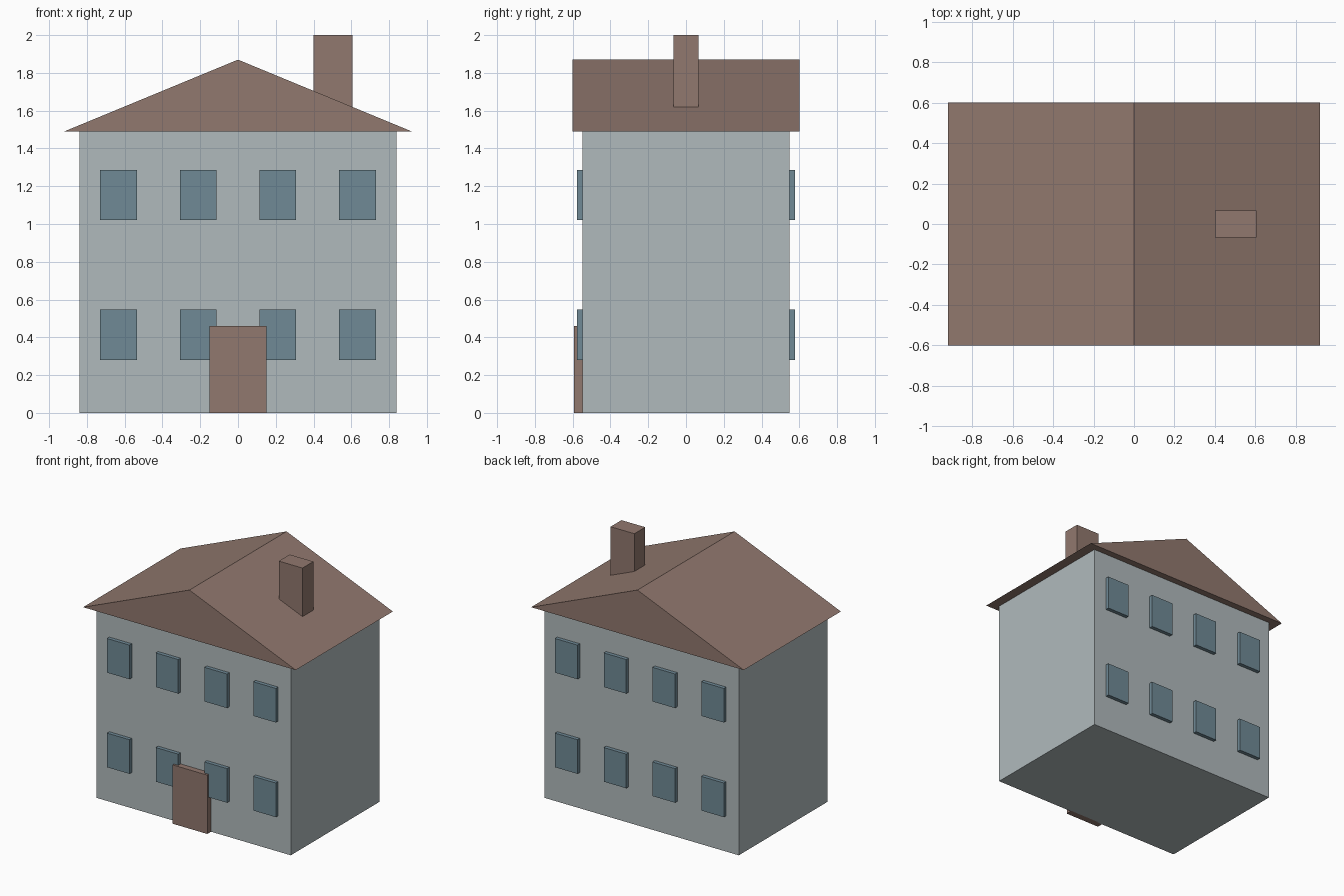
import bpy

cube = bpy.data.objects.get("Cube")
if cube:
    bpy.data.objects.remove(cube, do_unlink=True)


def material(name, rgb):
    # sRGB 0-255 to linear
    lin = [((c / 255 + 0.055) / 1.055) ** 2.4 for c in rgb]
    m = bpy.data.materials.new(name)
    m.use_nodes = True
    m.diffuse_color = (*lin, 1)
    m.node_tree.nodes["Principled BSDF"].inputs["Base Color"].default_value = (*lin, 1)
    return m


WALL = material("pale_grey_wall", (176, 186, 188))
BROWN = material("brown", (145, 120, 110))
GLASS = material("blue_grey_glass", (112, 138, 150))


def prism(name, profile, y0, y1, mat):
    """Extrude an XZ outline (counter-clockwise from the front) from y0 to y1."""
    n = len(profile)
    verts = [(x, y, z) for y in (y0, y1) for x, z in profile]
    faces = [tuple(range(n)), tuple(reversed(range(n, 2 * n)))]
    faces += [(i, i + n, (i + 1) % n + n, (i + 1) % n) for i in range(n)]
    mesh = bpy.data.meshes.new(name)
    mesh.from_pydata(verts, [], faces)
    mesh.materials.append(mat)
    obj = bpy.data.objects.new(name, mesh)
    bpy.context.collection.objects.link(obj)
    return obj


def box(name, x0, x1, y0, y1, z0, z1, mat):
    return prism(name, [(x0, z0), (x1, z0), (x1, z1), (x0, z1)], y0, y1, mat)


# House body, roof, chimney and door
box("walls", -0.84, 0.84, -0.547, 0.547, 0, 1.49, WALL)
prism("roof", [(-0.92, 1.49), (0.92, 1.49), (0, 1.87)], -0.6, 0.6, BROWN)
box("chimney", 0.4, 0.605, -0.067, 0.067, 1.55, 2, BROWN)
box("door", -0.15, 0.15, -0.593, -0.54, 0, 0.46, BROWN)

# Two rows of four windows on the front and back
for side, y0, y1 in (("front", -0.576, -0.54), ("back", 0.54, 0.576)):
    for floor, z in (("lower", 0.28), ("upper", 1.02)):
        for i, x in enumerate((-0.633, -0.211, 0.211, 0.633)):
            box(f"{side}_{floor}_window_{i + 1}", x - 0.097, x + 0.097,
                y0, y1, z, z + 0.267, GLASS)
